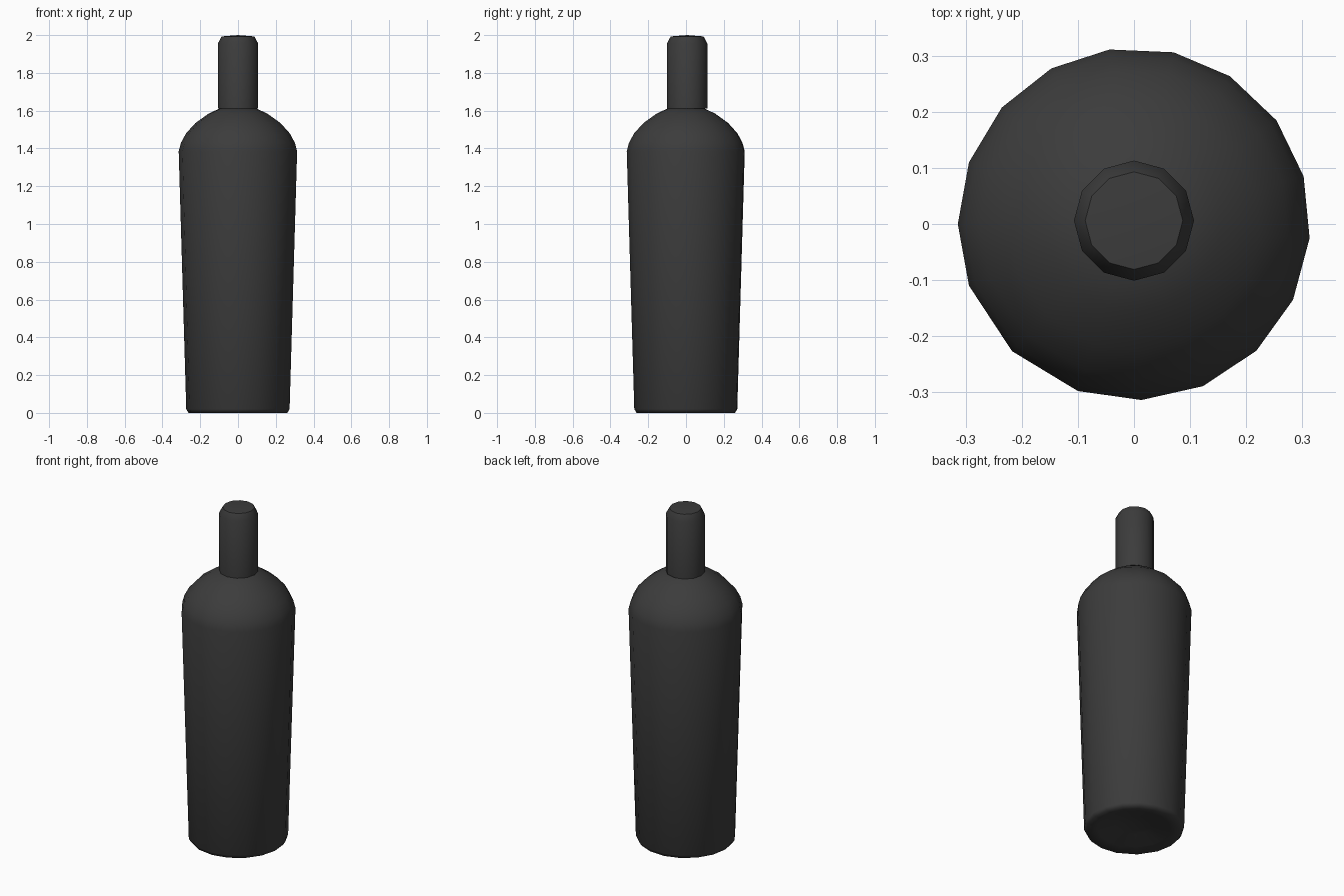
import bpy, bmesh
from math import radians, sin, cos

if "Cube" in bpy.data.objects:
    bpy.data.objects.remove(bpy.data.objects["Cube"])

dark = bpy.data.materials.new("dark_glass")
dark.diffuse_color = (0.045, 0.045, 0.045, 1)
dark.use_nodes = True
dark.node_tree.nodes["Principled BSDF"].inputs["Base Color"].default_value = dark.diffuse_color


def lathe(name, profile, angles, center_y=0.0, smooth=40):
    """Revolve (radius, z) points through the given angles; radius 0 makes a pole."""
    bm = bmesh.new()
    rings = []
    for r, z in profile:
        pts = [0] if r == 0 else angles
        rings.append([bm.verts.new((r * cos(radians(a)), center_y + r * sin(radians(a)), z))
                      for a in pts])
    n = len(angles)
    for lo, hi in zip(rings, rings[1:]):
        for i in range(n):
            j = (i + 1) % n
            if len(lo) == 1:
                bm.faces.new((lo[0], hi[j], hi[i]))
            elif len(hi) == 1:
                bm.faces.new((lo[i], lo[j], hi[0]))
            else:
                bm.faces.new((lo[i], lo[j], hi[j], hi[i]))
    bmesh.ops.recalc_face_normals(bm, faces=bm.faces)
    mesh = bpy.data.meshes.new(name)
    bm.to_mesh(mesh)
    bm.free()
    mesh.materials.append(dark)
    ob = bpy.data.objects.new(name, mesh)
    bpy.context.collection.objects.link(ob)
    bpy.ops.object.select_all(action='DESELECT')
    ob.select_set(True)
    bpy.context.view_layer.objects.active = ob
    bpy.ops.object.shade_smooth_by_angle(angle=radians(smooth))
    return ob


# Body: hollowed base, tapering wall and domed shoulder, slightly uneven facets
body_angles = [-159.5, -133.8, -108.6, -87.6, -67, -46, -25.5, -4.6, 15.7,
               36, 57, 77, 98, 118, 138.6, 159.5, 180]
body_profile = [(0, 0.05), (0.10, 0.035), (0.20, 0.01), (0.262, 0.0), (0.274, 0.02),
                (0.314, 1.385), (0.302, 1.43), (0.275, 1.48), (0.225, 1.535),
                (0.155, 1.585), (0.09, 1.615), (0, 1.62)]
lathe("bottle_body", body_profile, body_angles, smooth=75)

# Neck sleeve with chamfered top
neck_profile = [(0, 1.608), (0.107, 1.612), (0.107, 1.955), (0.087, 1.993), (0, 2.0)]
lathe("bottle_neck", neck_profile, [30 * i for i in range(12)], center_y=0.006, smooth=35)
